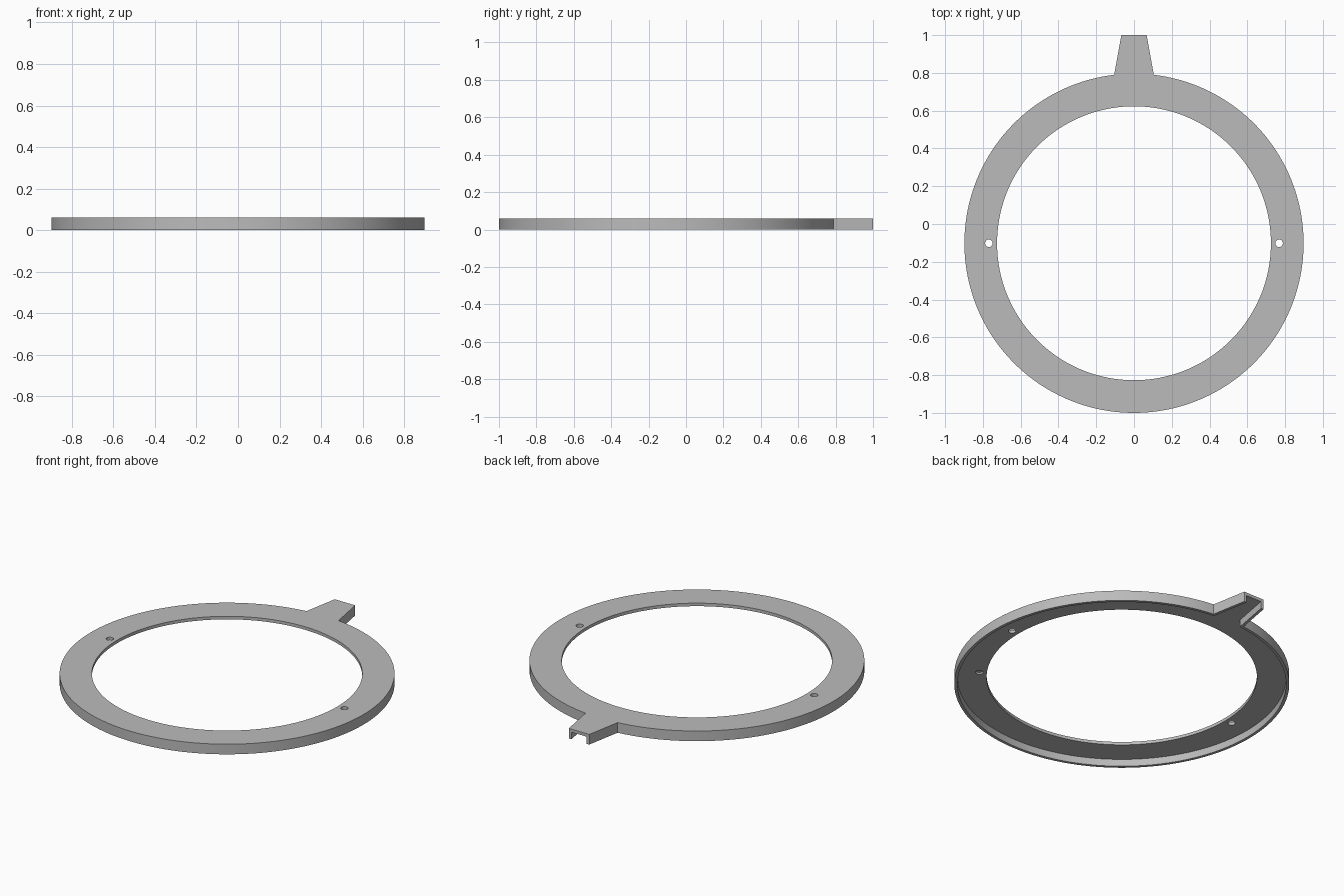
import bpy, bmesh, math

# Remove the default cube
cube = bpy.data.objects.get("Cube")
if cube:
    bpy.data.objects.remove(cube)

CY = -0.102      # ring centre on y
R_OUT, R_IN = 0.898, 0.725
HEIGHT, PLATE, WALL = 0.06, 0.018, 0.017

grey = bpy.data.materials.new("plain grey")
grey.use_nodes = True
COLOUR = (0.5, 0.5, 0.5, 1)
grey.diffuse_color = COLOUR
grey.node_tree.nodes["Principled BSDF"].inputs["Base Color"].default_value = COLOUR


def circle(x, y, r, n):
    return [(x + r * math.cos(2 * math.pi * i / n),
             y + r * math.sin(2 * math.pi * i / n)) for i in range(n)]


def ring_with_tab(r, root, tip, y_tip, n=160):
    """Round outline whose arc runs from one side of the tab to the other."""
    a = math.asin(root / r)
    start, sweep = math.pi / 2 + a, 2 * math.pi - 2 * a
    pts = [(r * math.cos(start + sweep * i / n),
            CY + r * math.sin(start + sweep * i / n)) for i in range(n + 1)]
    return pts + [(tip, y_tip), (-tip, y_tip)]


def prism(name, pts, z0, z1):
    bm = bmesh.new()
    base = bm.faces.new([bm.verts.new((x, y, z0)) for x, y in pts])
    top = bmesh.ops.extrude_face_region(bm, geom=[base])["geom"]
    bmesh.ops.translate(bm, vec=(0, 0, z1 - z0),
                        verts=[v for v in top if isinstance(v, bmesh.types.BMVert)])
    bmesh.ops.recalc_face_normals(bm, faces=bm.faces)
    mesh = bpy.data.meshes.new(name)
    bm.to_mesh(mesh)
    bm.free()
    mesh.materials.append(grey)
    obj = bpy.data.objects.new(name, mesh)
    bpy.context.collection.objects.link(obj)
    return obj


# Solid body: ring and tapered tab in one outline
body = prism("ring_with_tab", ring_with_tab(R_OUT, 0.105, 0.067, 1.0), 0, HEIGHT)

# Hollow underside (open at the tab end), main opening and pin holes
ceiling = HEIGHT - PLATE
slope = (0.105 - 0.067) / 0.205
cutters = [
    prism("underside_cutter",
          ring_with_tab(R_OUT - WALL, 0.105 - WALL + slope * WALL,
                        0.067 - WALL - slope * 0.05, 1.05), -0.05, ceiling),
    prism("opening_cutter", circle(0, CY, R_IN, 160), -0.1, 0.2),
    prism("left_hole_cutter", circle(0.768, CY, 0.02, 24), -0.1, 0.2),
    prism("right_hole_cutter", circle(-0.768, CY, 0.02, 24), -0.1, 0.2),
    # Shallow locating hole in the underside only
    prism("blind_hole_cutter", circle(0.62, CY - 0.45, 0.02, 24), 0, ceiling + 0.01),
]
for cutter in cutters:
    mod = body.modifiers.new(cutter.name, 'BOOLEAN')
    mod.operation = 'DIFFERENCE'
    mod.solver = 'EXACT'
    mod.object = cutter

# Apply the cuts and drop the cutters
bpy.context.view_layer.update()
graph = bpy.context.evaluated_depsgraph_get()
body_mesh = bpy.data.meshes.new_from_object(body.evaluated_get(graph))
body.modifiers.clear()
body.data = body_mesh
for cutter in cutters:
    bpy.data.objects.remove(cutter)

# Smooth round walls, crisp edges
bpy.ops.object.select_all(action='DESELECT')
body.select_set(True)
bpy.context.view_layer.objects.active = body
bpy.ops.object.shade_smooth_by_angle(angle=math.radians(30))
